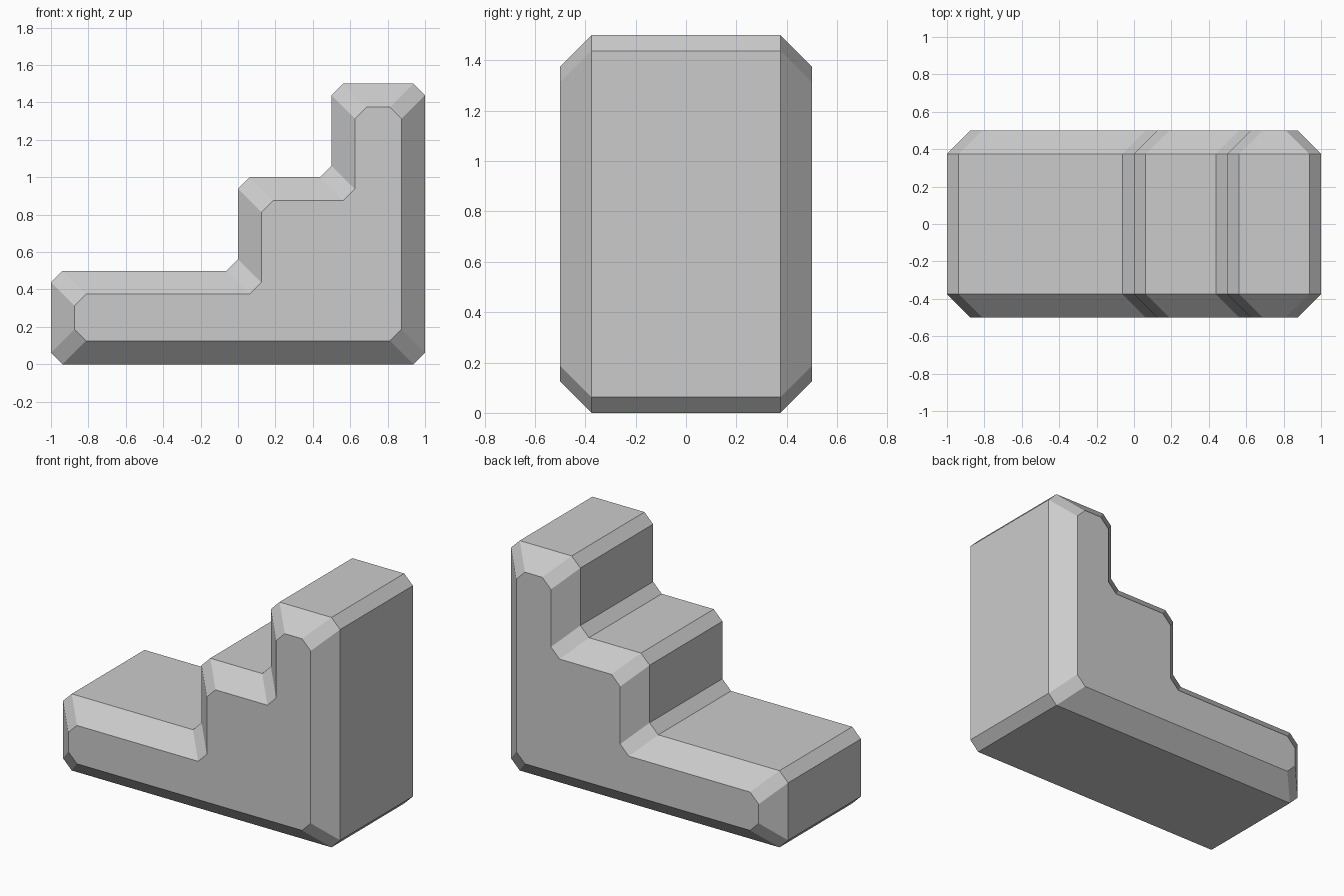
import bpy, bmesh
from mathutils import Vector

if "Cube" in bpy.data.objects:
    bpy.data.objects.remove(bpy.data.objects["Cube"])

# Stair side profile (x, z), counter-clockwise, before corner cuts
STEPS = [(-1, 0), (1, 0), (1, 1.5), (0.5, 1.5), (0.5, 1), (0, 1), (0, 0.5), (-1, 0.5)]
CUT = 0.0625    # corner cut along the profile
BEVEL = 0.125   # bevel around the front and back faces


def profile(inset):
    """Inset the right-angled profile and cut every corner."""
    pts = [Vector(p) for p in STEPS]
    n = len(pts)
    dirs = [(pts[(i + 1) % n] - pts[i]).normalized() for i in range(n)]
    ring = []
    for i, p in enumerate(pts):
        a, b = dirs[i - 1], dirs[i]
        inward = Vector((-a.y - b.y, a.x + b.x))
        corner = p + inward * inset
        ring += [corner - a * CUT, corner + b * CUT]
    return ring


# Stair block: four profile rings lofted from front to back
bm = bmesh.new()
rings = []
for y, inset in ((-0.5, BEVEL), (-0.5 + BEVEL, 0), (0.5 - BEVEL, 0), (0.5, BEVEL)):
    rings.append([bm.verts.new((p.x, y, p.y)) for p in profile(inset)])

for lo, hi in zip(rings, rings[1:]):
    for i in range(len(lo)):
        j = (i + 1) % len(lo)
        bm.faces.new((lo[i], hi[i], hi[j], lo[j]))
bm.faces.new(rings[0])
bm.faces.new(rings[-1][::-1])
bmesh.ops.recalc_face_normals(bm, faces=bm.faces)

mesh = bpy.data.meshes.new("stair_block")
bm.to_mesh(mesh)
bm.free()
bpy.context.collection.objects.link(bpy.data.objects.new("stair_block", mesh))
